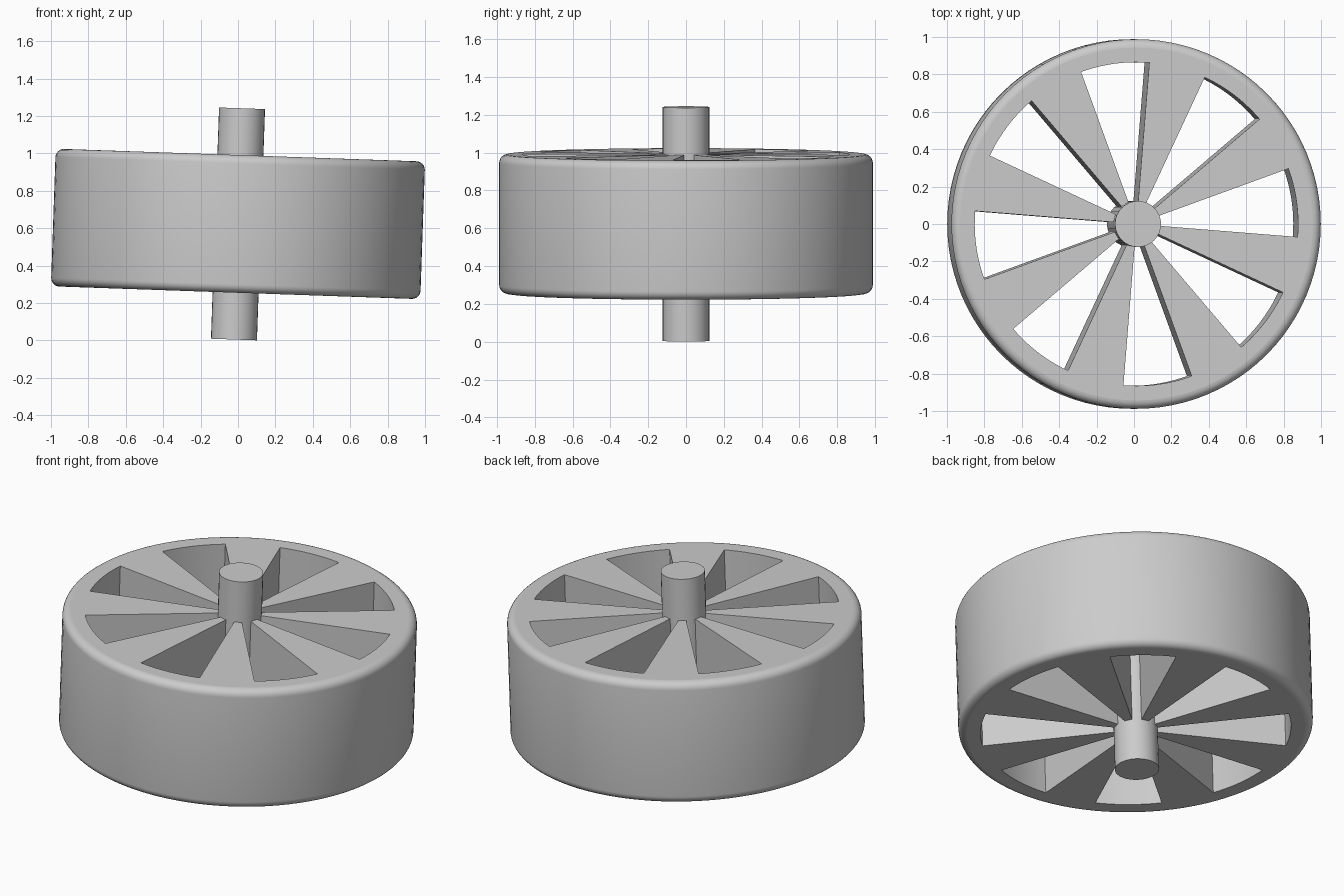
import bpy, bmesh, math
from math import radians, sin, cos

cube = bpy.data.objects.get("Cube")
if cube:
    bpy.data.objects.remove(cube, do_unlink=True)

TILT = radians(2)
CENTRE_Z = 0.623
WHEEL_R, WHEEL_H, ROUNDING = 0.988, 0.736, 0.045
AXLE_R, AXLE_L = 0.123, 1.237
SLOTS, SLOT_START, SLOT_HALF = 8, radians(7.7), radians(12.3)
SLOT_IN, SLOT_OUT = 0.1, 0.865

grey = bpy.data.materials.new("plain grey")
grey.use_nodes = True
grey.diffuse_color = (0.6, 0.6, 0.6, 1)
grey.node_tree.nodes["Principled BSDF"].inputs["Base Color"].default_value = (0.6, 0.6, 0.6, 1)


def make_object(name, bm):
    bmesh.ops.recalc_face_normals(bm, faces=bm.faces)
    mesh = bpy.data.meshes.new(name)
    bm.to_mesh(mesh)
    bm.free()
    mesh.materials.append(grey)
    obj = bpy.data.objects.new(name, mesh)
    bpy.context.collection.objects.link(obj)
    return obj


def cylinder(name, radius, height, sides, rounding=0):
    bm = bmesh.new()
    bmesh.ops.create_cone(bm, cap_ends=True, segments=sides,
                          radius1=radius, radius2=radius, depth=height)
    if rounding:
        rims = [e for e in bm.edges if abs(e.verts[0].co.z - e.verts[1].co.z) < 1e-4]
        bmesh.ops.bevel(bm, geom=rims, offset=rounding, segments=6,
                        profile=0.5, affect='EDGES')
    return make_object(name, bm)


def select_only(obj):
    bpy.ops.object.select_all(action='DESELECT')
    obj.select_set(True)
    bpy.context.view_layer.objects.active = obj


def finish(obj):
    select_only(obj)
    bpy.ops.object.shade_smooth_by_angle(angle=radians(30))
    # Keep the end faces flat beside the rounded edges
    for face in obj.data.polygons:
        if abs(face.normal.z) > 0.999:
            face.use_smooth = False
    obj.rotation_euler.y = TILT
    obj.location.z = CENTRE_Z


# Wedge-shaped slots, cut right through the drum
bm = bmesh.new()
for i in range(SLOTS):
    mid = SLOT_START + i * math.tau / SLOTS
    steps = 10
    outline = [(SLOT_IN, mid + SLOT_HALF), (SLOT_IN, mid - SLOT_HALF)]
    outline += [(SLOT_OUT, mid + SLOT_HALF * (2 * k / steps - 1)) for k in range(steps + 1)]
    base = bm.faces.new([bm.verts.new((r * cos(a), r * sin(a), -WHEEL_H)) for r, a in outline])
    extruded = bmesh.ops.extrude_face_region(bm, geom=[base])["geom"]
    tops = [v for v in extruded if isinstance(v, bmesh.types.BMVert)]
    bmesh.ops.translate(bm, verts=tops, vec=(0, 0, 2 * WHEEL_H))
cutter = make_object("slot_cutter", bm)
cutter.hide_render = True

# Drum-shaped wheel with spokes left between the slots
wheel = cylinder("wheel", WHEEL_R, WHEEL_H, 96, ROUNDING)
cut = wheel.modifiers.new("slots", 'BOOLEAN')
cut.operation = 'DIFFERENCE'
cut.solver = 'EXACT'
cut.object = cutter
select_only(wheel)
bpy.ops.object.modifier_apply(modifier=cut.name)
bpy.data.objects.remove(cutter, do_unlink=True)
finish(wheel)

# Axle through the hub
finish(cylinder("axle", AXLE_R, AXLE_L, 32))
